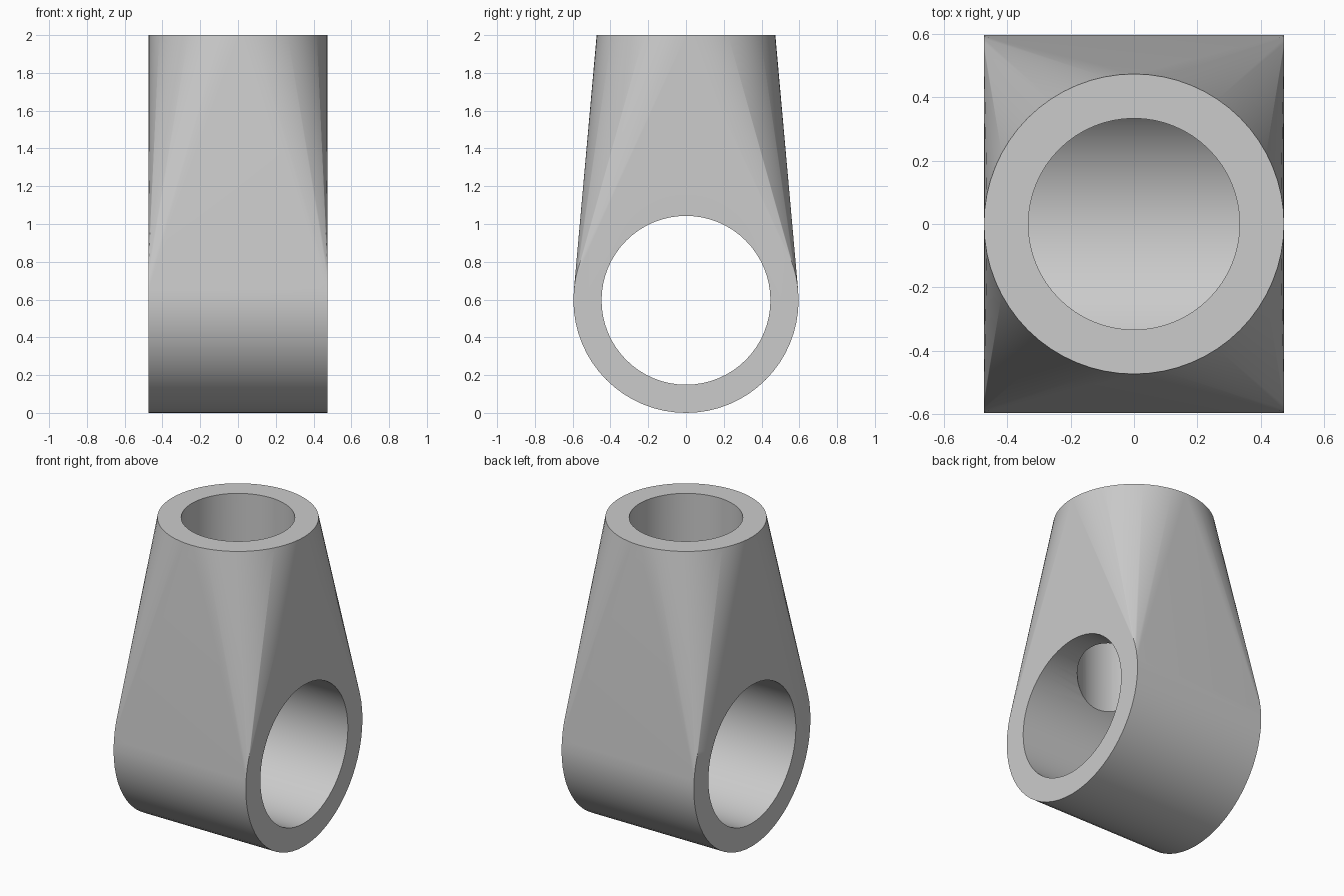
import bpy, bmesh, math
from mathutils import Matrix

cube = bpy.data.objects.get("Cube")
if cube:
    bpy.data.objects.remove(cube, do_unlink=True)

HALF = 0.473      # half width and neck radius
BARREL_R = 0.596  # barrel radius and axis height
SEG = 64

grey = bpy.data.materials.new("plain grey")
grey.use_nodes = True
grey.diffuse_color = (0.6, 0.6, 0.6, 1)
grey.node_tree.nodes["Principled BSDF"].inputs["Base Color"].default_value = (0.6, 0.6, 0.6, 1)


def make_object(name, bm):
    mesh = bpy.data.meshes.new(name)
    bm.to_mesh(mesh)
    bm.free()
    mesh.materials.append(grey)
    obj = bpy.data.objects.new(name, mesh)
    bpy.context.collection.objects.link(obj)
    return obj


def add_cylinder(bm, radius, depth, matrix):
    bmesh.ops.create_cone(bm, cap_ends=True, segments=SEG, radius1=radius,
                          radius2=radius, depth=depth, matrix=matrix)


lying = Matrix.Translation((0, 0, BARREL_R)) @ Matrix.Rotation(math.pi / 2, 4, 'Y')

# Body: hull around the lying barrel and the round neck rim
bm = bmesh.new()
add_cylinder(bm, BARREL_R, 2 * HALF, lying)
bmesh.ops.create_circle(bm, segments=SEG, radius=HALF, matrix=Matrix.Translation((0, 0, 2)))
bmesh.ops.delete(bm, geom=bm.faces[:], context='FACES_ONLY')
bmesh.ops.delete(bm, geom=bm.edges[:], context='EDGES_FACES')
hull = bmesh.ops.convex_hull(bm, input=bm.verts[:])
bmesh.ops.dissolve_limit(bm, angle_limit=math.radians(0.5), verts=bm.verts[:], edges=bm.edges[:])
bmesh.ops.recalc_face_normals(bm, faces=bm.faces[:])
body = make_object("socket_body", bm)

# Cutters: cross bore through the barrel, neck bore down into it
bm = bmesh.new()
add_cylinder(bm, 0.447, 2, lying)
cross_bore = make_object("cross_bore_cutter", bm)
bm = bmesh.new()
add_cylinder(bm, 0.333, 1.6, Matrix.Translation((0, 0, BARREL_R + 0.8)))
neck_bore = make_object("neck_bore_cutter", bm)

bpy.ops.object.select_all(action='DESELECT')
body.select_set(True)
bpy.context.view_layer.objects.active = body
for cutter in (cross_bore, neck_bore):
    mod = body.modifiers.new(cutter.name, 'BOOLEAN')
    mod.operation = 'DIFFERENCE'
    mod.solver = 'EXACT'
    mod.object = cutter
    bpy.ops.object.modifier_apply(modifier=mod.name)
    bpy.data.objects.remove(cutter, do_unlink=True)

bpy.ops.object.shade_smooth_by_angle(angle=math.radians(30))
